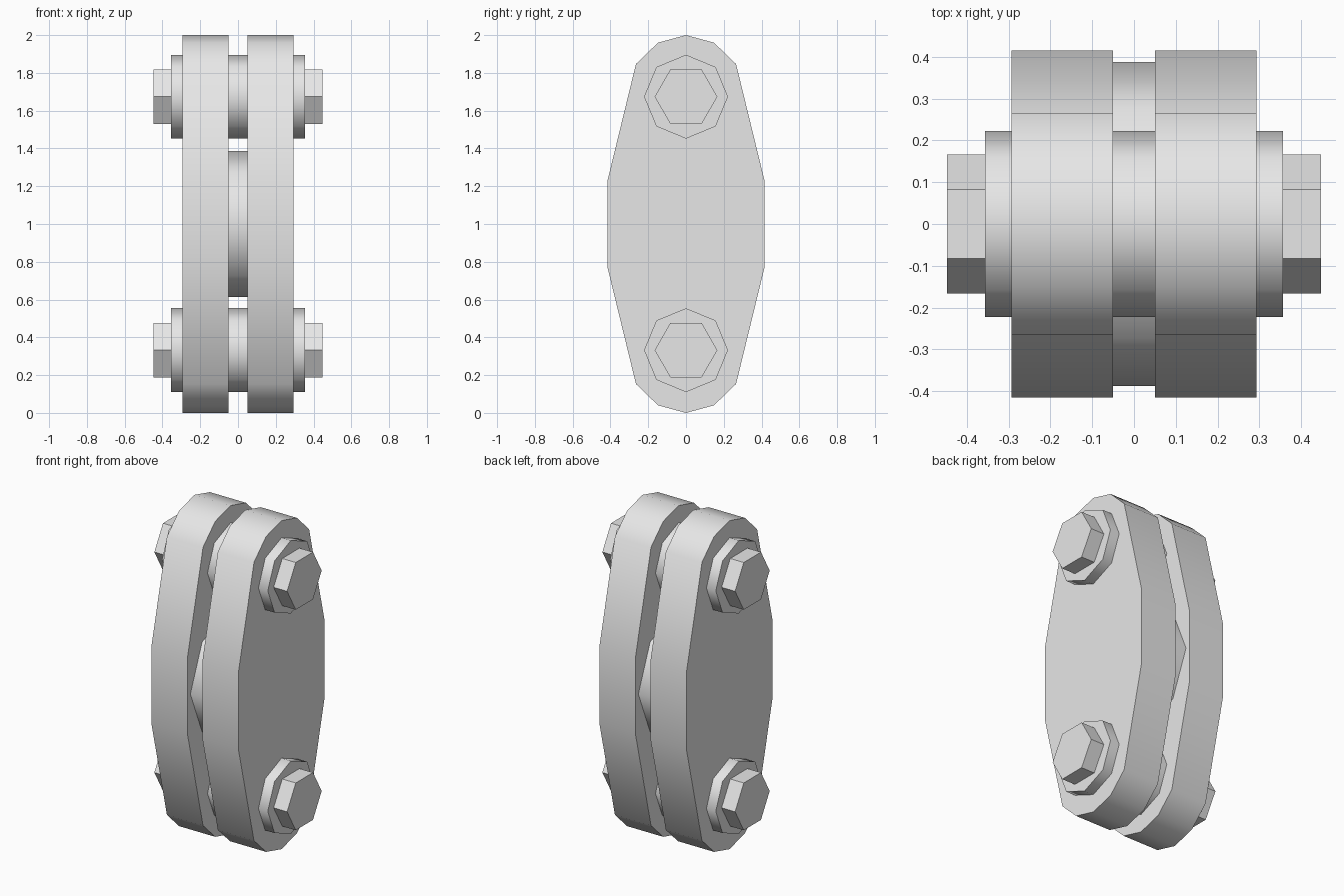
import bpy
import math

if "Cube" in bpy.data.objects:
    bpy.data.objects.remove(bpy.data.objects["Cube"], do_unlink=True)

steel = bpy.data.materials.new("light_grey_steel")
steel.use_nodes = True
GREY = (0.8, 0.8, 0.8, 1.0)
steel.diffuse_color = GREY
steel.node_tree.nodes["Principled BSDF"].inputs["Base Color"].default_value = GREY


def prism(name, outline, x0, x1):
    """Extrude a (y, z) outline along x; rims blend, sharp corners stay."""
    n = len(outline)
    verts = [(x, y, z) for x in (x0, x1) for y, z in outline]
    faces = [tuple(reversed(range(n))), tuple(range(n, 2 * n))]
    faces += [(i, (i + 1) % n, n + (i + 1) % n, n + i) for i in range(n)]
    mesh = bpy.data.meshes.new(name)
    mesh.from_pydata(verts, [], faces)
    mesh.materials.append(steel)
    obj = bpy.data.objects.new(name, mesh)
    bpy.context.collection.objects.link(obj)
    bpy.ops.object.select_all(action='DESELECT')
    obj.select_set(True)
    bpy.context.view_layer.objects.active = obj
    bpy.ops.object.shade_smooth_by_angle(angle=math.radians(50))
    return obj


def polygon(sides, radius, z):
    """Regular outline with a corner pointing along +y."""
    steps = [2 * math.pi * i / sides for i in range(sides)]
    return [(radius * math.cos(a), z + radius * math.sin(a)) for a in steps]


# Link plate outline: one quarter, mirrored front to back and top to bottom
quarter = [(0.415, 0.232), (0.265, 0.847), (0.148, 0.96)]
half = quarter + [(0, 1)] + [(-y, z) for y, z in reversed(quarter)]
plate = [(y, 1 + z) for y, z in half] + [(-y, 1 - z) for y, z in half]

# Pair of link plates
prism("left_plate", plate, 0.05, 0.293)
prism("right_plate", plate, -0.293, -0.05)

# Spacer disc between the plates
prism("centre_spacer", polygon(8, 0.387, 1.0), -0.05, 0.05)

# Pins through both plates, with a hexagonal head on each end
for level, z in (("upper", 1.674), ("lower", 0.332)):
    prism(level + "_pin", polygon(8, 0.222, z), -0.356, 0.356)
    prism(level + "_left_bolt_head", polygon(6, 0.166, z), 0.356, 0.447)
    prism(level + "_right_bolt_head", polygon(6, 0.166, z), -0.447, -0.356)
